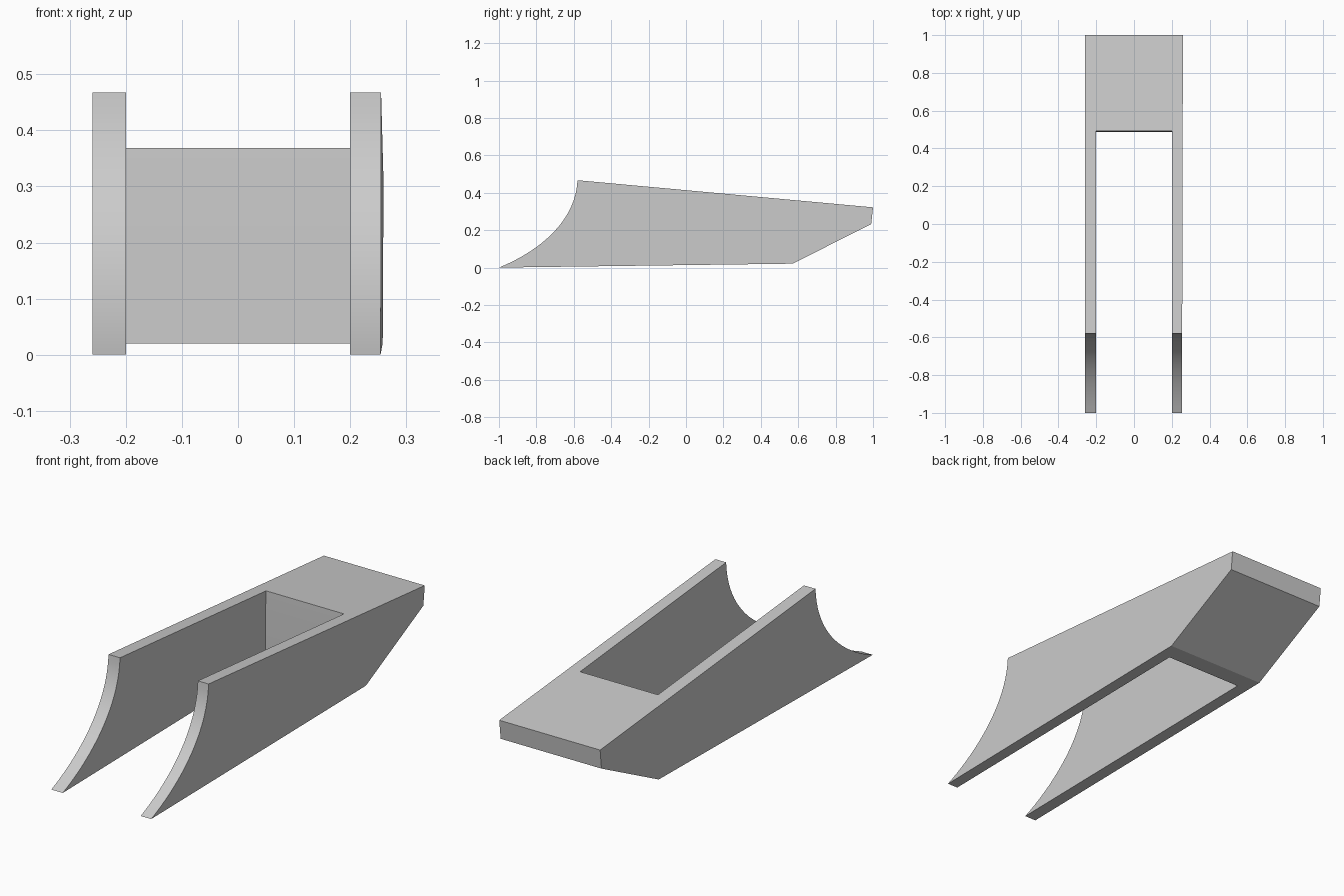
import bpy, bmesh, math
from mathutils import Vector
from mathutils.geometry import interpolate_bezier

if "Cube" in bpy.data.objects:
    bpy.data.objects.remove(bpy.data.objects["Cube"])


def extrude_profile(name, profile, left, right):
    """Solid from a (y, z) profile; left and right give x as a function of y."""
    bm = bmesh.new()
    a = [bm.verts.new((left(y), y, z)) for y, z in profile]
    b = [bm.verts.new((right(y), y, z)) for y, z in profile]
    n = len(profile)
    bm.faces.new(a)
    bm.faces.new(b[::-1])
    for i in range(n):
        j = (i + 1) % n
        bm.faces.new((a[j], a[i], b[i], b[j]))
    bmesh.ops.recalc_face_normals(bm, faces=bm.faces)
    mesh = bpy.data.meshes.new(name)
    bm.to_mesh(mesh)
    bm.free()
    obj = bpy.data.objects.new(name, mesh)
    bpy.context.collection.objects.link(obj)
    return obj


# Concave front edge of the arms, from the tip up to the top corner
arc = interpolate_bezier(Vector((-1, 0, 0)), Vector((-0.78, 0.09, 0)),
                         Vector((-0.59, 0.25, 0)), Vector((-0.58, 0.467, 0)), 20)
profile = [(p.x, p.y) for p in arc]
profile += [(1.0, 0.322), (0.99, 0.232), (0.57, 0.021)]

# Forked body, its right side splayed very slightly
body = extrude_profile("forked_body", profile,
                       lambda y: -0.259, lambda y: 0.2565 + 0.0025 * y)

# Slot between the arms, with a slightly leaning end wall
slot = extrude_profile("slot_cutter",
                       [(-1.2, -0.2), (0.486, -0.2), (0.488, 0.275), (0.500, 0.6), (-1.2, 0.6)],
                       lambda y: -0.2, lambda y: 0.2)
slot.hide_render = True

cut = body.modifiers.new("slot", 'BOOLEAN')
cut.operation = 'DIFFERENCE'
cut.solver = 'EXACT'
cut.object = slot
bpy.context.view_layer.objects.active = body
body.select_set(True)
slot.select_set(False)
bpy.ops.object.modifier_apply(modifier=cut.name)
bpy.data.objects.remove(slot)

# Smooth only the curved front edges
bpy.ops.object.shade_smooth_by_angle(angle=math.radians(15))
